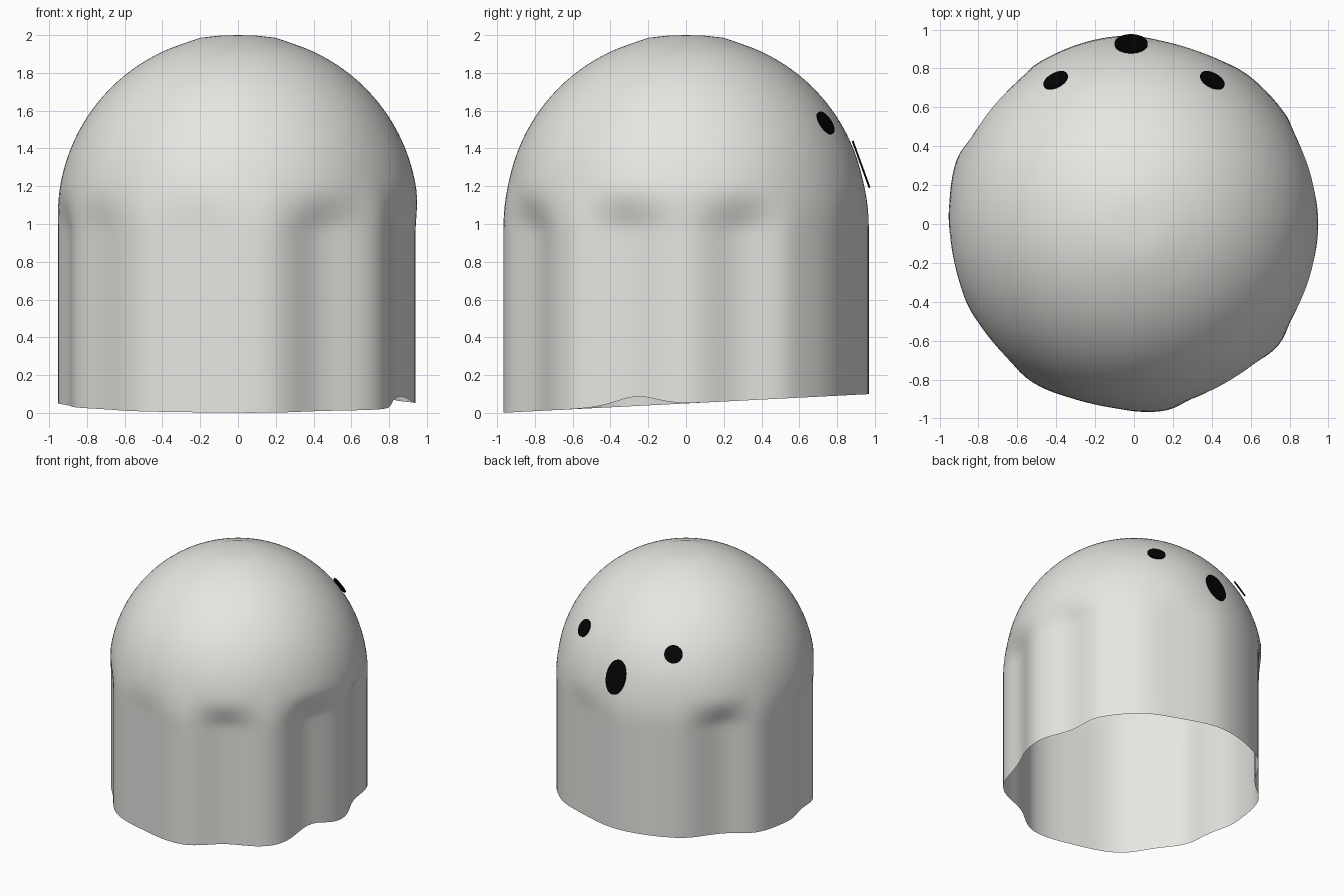
import bpy, bmesh, math
from mathutils import Vector

if "Cube" in bpy.data.objects:
    bpy.data.objects.remove(bpy.data.objects["Cube"])

SEG = 144
CENTRE_Z, R = 1.04, 0.955

# Skirt outline: (azimuth in degrees, radius) at the crests and valleys
OUTLINE = [(-141, .93), (-123, .967), (-103, .945), (-81, .973), (-61, .9), (-40, .97),
           (-20, .89), (0, .94), (18, .89), (36, .962), (52, .965), (71, .94),
           (95, .97), (120, .965), (142, .895), (160, .97), (176, .955), (193, .92),
           (206, .95), (219, .93)]


def skirt_radius(deg):
    """Smoothly interpolate the wavy outline."""
    d = (deg + 141) % 360 - 141
    for (a, ra), (b, rb) in zip(OUTLINE, OUTLINE[1:]):
        if a <= d <= b:
            t = (d - a) / (b - a)
            return ra + (rb - ra) * (1 - math.cos(math.pi * t)) / 2
    return OUTLINE[0][1]


def smooth(t):
    t = max(0, min(1, t))
    return t * t * (3 - 2 * t)


def body_point(z, deg, base):
    """Dome above, blending into the wavy skirt below."""
    wave = skirt_radius(deg)
    if wave < R:
        w = smooth((1.2 - z) / 0.25)
    else:
        w = smooth((1.3 - z) / 0.35)
    r = base + (wave - R) * w
    a = math.radians(deg)
    return Vector((r * math.cos(a), r * math.sin(a), z))


def add_object(name, bm, colour):
    me = bpy.data.meshes.new(name)
    bm.to_mesh(me)
    bm.free()
    ob = bpy.data.objects.new(name, me)
    bpy.context.collection.objects.link(ob)
    me.materials.append(colour)
    return ob


def material(name, value):
    mat = bpy.data.materials.new(name)
    mat.diffuse_color = (*value, 1)
    mat.use_nodes = True
    mat.node_tree.nodes["Principled BSDF"].inputs["Base Color"].default_value = mat.diffuse_color
    return mat


white = material("white", (0.8, 0.79, 0.76))
black = material("black", (0.001, 0.001, 0.001))

# Ghostly body: open shell with a rounded top and a wavy, slanted hem
profile = [(0.1, 1.997), (0.2, 1.986)]
for i in range(1, 26):
    e = math.radians(75 - 75 * i / 25)
    profile.append((R * math.cos(e), CENTRE_Z + 0.96 * math.sin(e)))
profile += [(R, z) for z in (1.01, .98, .95, .9, .8, .55, .3)]

bm = bmesh.new()
rings = [[bm.verts.new(body_point(z, 360 * i / SEG, r)) for i in range(SEG)] for r, z in profile]
hem = []
for i in range(SEG):
    deg = 360 * i / SEG
    p = body_point(0, deg, R)
    d = (deg + 17 + 180) % 360 - 180
    p.z = max(0, 0.05 + 0.051 * p.y + 0.05 * math.exp(-(d / 10) ** 2))
    hem.append(bm.verts.new(p))
rings.append(hem)
top = bm.verts.new((0, 0, 2.0))
for i in range(SEG):
    j = (i + 1) % SEG
    bm.faces.new((top, rings[0][i], rings[0][j]))
    for upper, lower in zip(rings, rings[1:]):
        bm.faces.new((upper[i], lower[i], lower[j], upper[j]))
for f in bm.faces:
    f.smooth = True
add_object("body", bm, white)


# Black eyes and mouth: thin flat discs laid on the dome
def disc(name, centre, normal, half_w, half_h):
    bm = bmesh.new()
    bmesh.ops.create_cone(bm, cap_ends=True, segments=32, radius1=1, radius2=1, depth=0.01)
    bmesh.ops.scale(bm, vec=(half_w, half_h, 1), verts=bm.verts)
    ob = add_object(name, bm, black)
    ob.location = centre
    ob.rotation_euler = Vector(normal).to_track_quat('Z', 'Y').to_euler()


for side, name in ((-1, "left_eye"), (1, "right_eye")):
    c = Vector((side * 0.403, 0.739, 1.535))
    disc(name, c, c - Vector((0, 0, CENTRE_Z)), 0.068, 0.068)
disc("mouth", (-0.015, 0.927, 1.316), (0, 0.94, 0.34), 0.085, 0.132)
